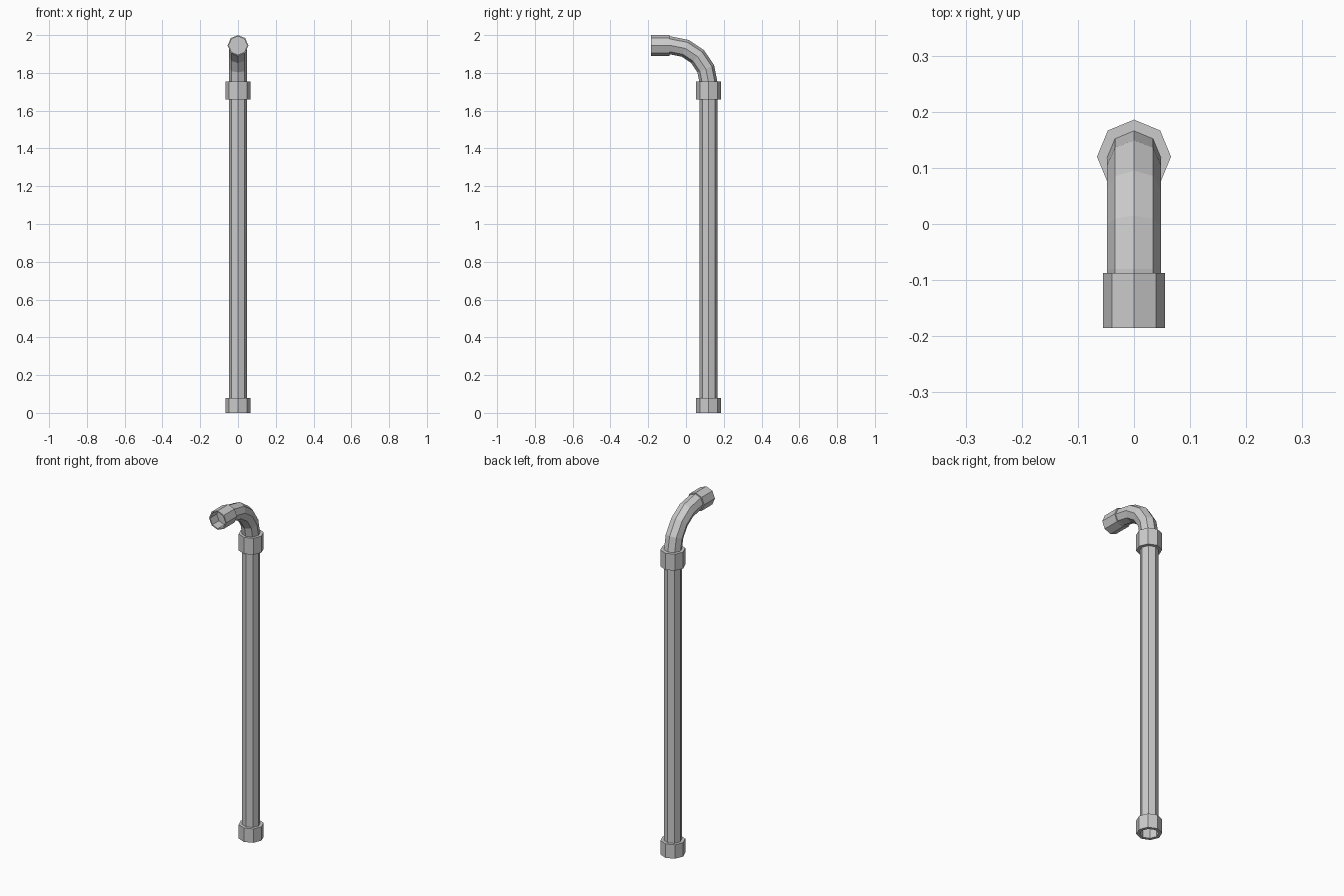
import bpy, bmesh, math
from mathutils import Vector

if "Cube" in bpy.data.objects:
    bpy.data.objects.remove(bpy.data.objects["Cube"])

SIDES = 8
PIPE_Y, OUT_Z = 0.12, 1.945      # axis of the riser, axis of the outlet
R = 0.048                        # pipe radius


def sweep(name, rings, cap_start=False, cap_end=False):
    """Octagonal skin through rings (y, z, angle, radius) in the yz plane.
    Angle 0 runs upward, 90 degrees runs toward the front."""
    bm = bmesh.new()
    loops = []
    for y, z, a, r in rings:
        side = Vector((0, math.cos(a), math.sin(a)))
        loop = []
        for i in range(SIDES):
            t = 2 * math.pi * i / SIDES
            p = Vector((r * math.cos(t), y, z)) + side * (r * math.sin(t))
            loop.append(bm.verts.new(p))
        loops.append(loop)
    for a, b in zip(loops, loops[1:]):
        for i in range(SIDES):
            j = (i + 1) % SIDES
            bm.faces.new((a[i], a[j], b[j], b[i]))
    if cap_start:
        bm.faces.new(loops[0][::-1])
    if cap_end:
        bm.faces.new(loops[-1])
    bmesh.ops.recalc_face_normals(bm, faces=bm.faces)
    mesh = bpy.data.meshes.new(name)
    bm.to_mesh(mesh)
    bm.free()
    obj = bpy.data.objects.new(name, mesh)
    bpy.context.collection.objects.link(obj)
    return obj


def upright(profile):
    return [(PIPE_Y, z, 0, r) for z, r in profile]


# Straight riser
sweep("riser_pipe", upright([(0.06, R), (1.70, R)]), True, True)

# Bottom collar with an open socket underneath
sweep("bottom_collar", upright([(0.06, R), (0, R), (0, 0.066),
                                (0.08, 0.066), (0.08, R - 0.003)]), True, True)

# Collar joining riser and elbow
sweep("joint_collar", upright([(1.66, 0.066), (1.755, 0.066)]), True, True)

# Elbow: quarter bend toward the front, then a short straight run
BEND = 0.20
cy, cz = PIPE_Y - BEND, OUT_Z - BEND
path = [(PIPE_Y, 1.70, 0, R)]
for k in range(5):
    a = math.radians(22.5 * k)
    path.append((cy + BEND * math.cos(a), cz + BEND * math.sin(a), a, R))
path.append((-0.11, OUT_Z, math.pi / 2, R))
sweep("elbow_pipe", path, True, True)

# Outlet collar with an open mouth facing the front
mouth = [(-0.087, R - 0.003), (-0.087, 0.055), (-0.185, 0.055),
         (-0.185, R), (-0.125, R)]
sweep("outlet_collar", [(y, OUT_Z, math.pi / 2, r) for y, r in mouth], True, True)
